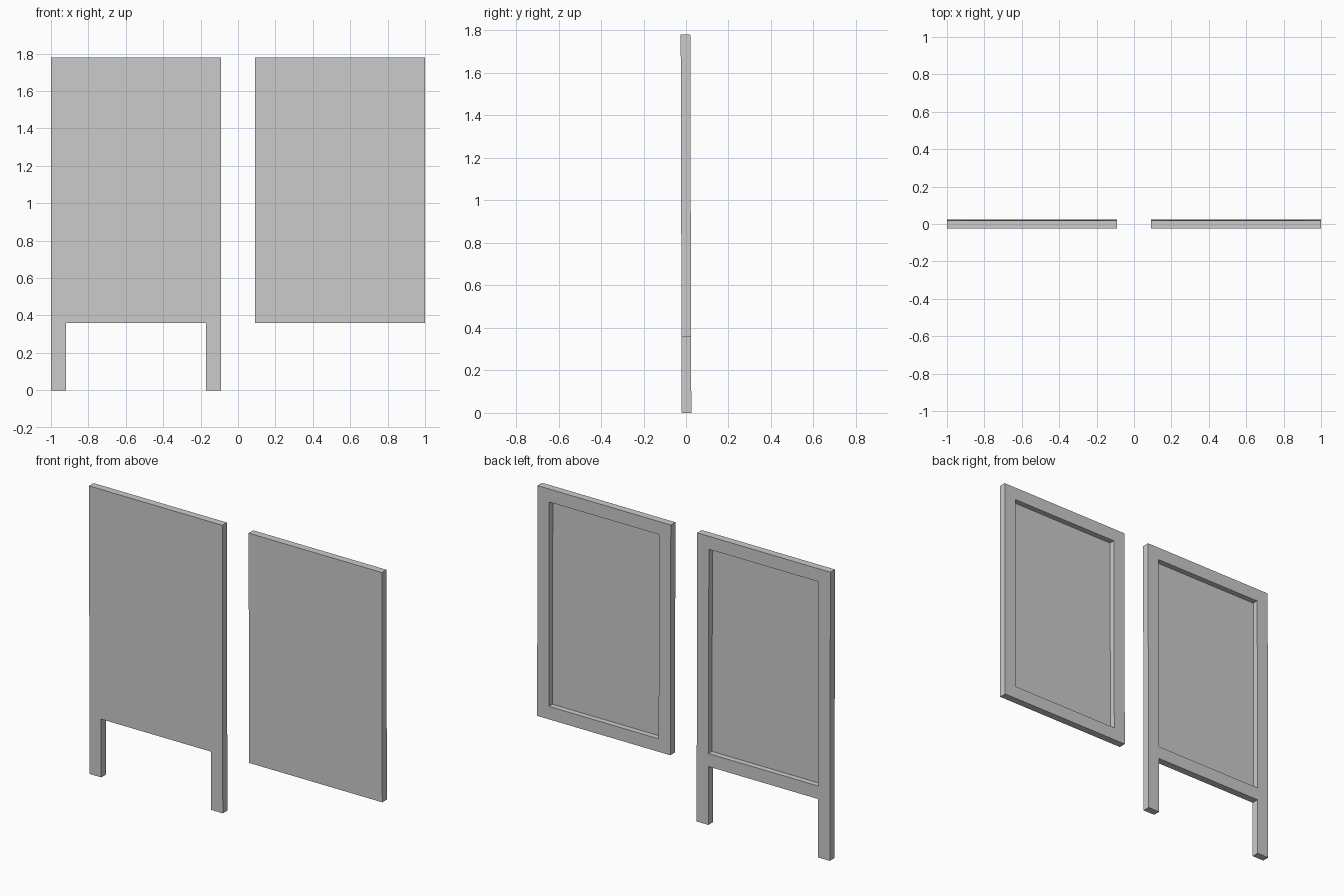
import bpy, bmesh
from mathutils import Vector

if "Cube" in bpy.data.objects:
    bpy.data.objects.remove(bpy.data.objects["Cube"])

WIDTH, BORDER = 0.91, 0.08        # panel width, frame and leg width
BOTTOM, TOP = 0.36, 1.78          # panel bottom edge and top edge
THICK, RECESS = 0.045, 0.035      # frame thickness, depth of back recess
LEAN = 0.005                      # slight forward lean over the full height


def make_panel(name, x0, legs):
    bm = bmesh.new()
    xs = [x0, x0 + BORDER, x0 + WIDTH - BORDER, x0 + WIDTH]
    zs = [0, BOTTOM, BOTTOM + BORDER, TOP - BORDER, TOP]

    # front sheet made of grid cells; the lowest row holds only the legs
    for j in range(4):
        for i in range(3):
            if j == 0 and (i == 1 or not legs):
                continue
            corners = [(xs[i], zs[j]), (xs[i + 1], zs[j]),
                       (xs[i + 1], zs[j + 1]), (xs[i], zs[j + 1])]
            bm.faces.new([bm.verts.new((x, -0.02, z)) for x, z in corners])
    bmesh.ops.remove_doubles(bm, verts=bm.verts[:], dist=1e-4)

    # thickness
    out = bmesh.ops.extrude_face_region(bm, geom=bm.faces[:])["geom"]
    verts = [g for g in out if isinstance(g, bmesh.types.BMVert)]
    faces = [g for g in out if isinstance(g, bmesh.types.BMFace)]
    bmesh.ops.translate(bm, verts=verts, vec=(0, THICK, 0))

    # recess in the back, inside the frame
    mid = Vector((x0 + WIDTH / 2, THICK - 0.02, (BOTTOM + TOP) / 2))
    centre = min(faces, key=lambda f: (f.calc_center_median() - mid).length)
    pushed = bmesh.ops.extrude_discrete_faces(bm, faces=[centre])["faces"]
    bmesh.ops.translate(bm, verts=pushed[0].verts[:], vec=(0, -RECESS, 0))

    # lean and clean up coplanar cells
    for v in bm.verts:
        v.co.y -= LEAN * v.co.z / TOP
    bmesh.ops.recalc_face_normals(bm, faces=bm.faces[:])
    bmesh.ops.dissolve_limit(bm, angle_limit=0.01, verts=bm.verts[:], edges=bm.edges[:])

    mesh = bpy.data.meshes.new(name)
    bm.to_mesh(mesh)
    bm.free()
    bpy.context.collection.objects.link(bpy.data.objects.new(name, mesh))


make_panel("panel_with_legs", -1.0, True)
make_panel("panel_without_legs", 1.0 - WIDTH, False)
